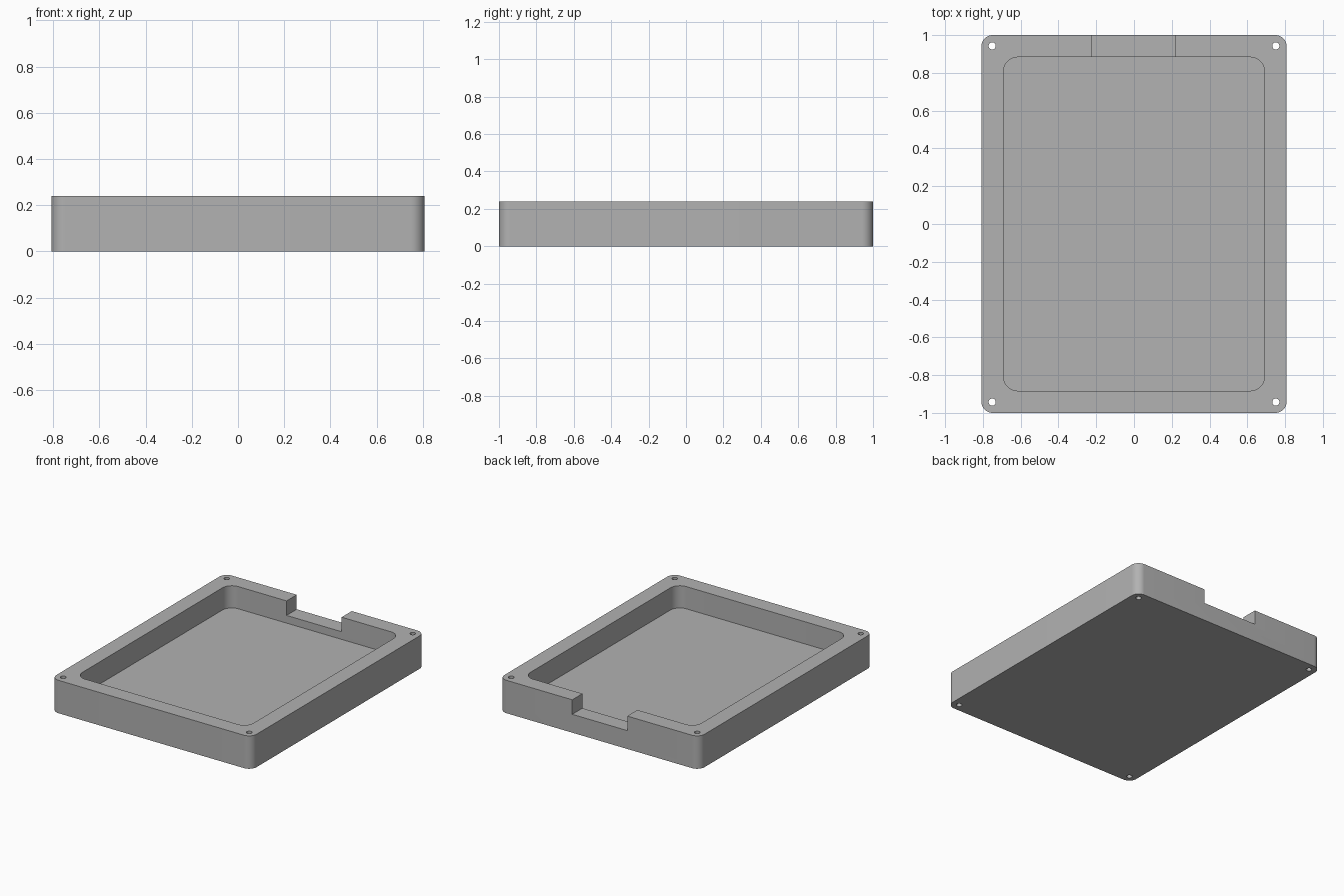
import bpy
import bmesh
from math import cos, sin, pi, radians

cube = bpy.data.objects.get("Cube")
if cube:
    bpy.data.objects.remove(cube, do_unlink=True)

HALF_X, HALF_Y, HEIGHT = 0.808, 1.0, 0.24
WALL = 0.117
FLOOR_Z, NOTCH_Z = 0.078, 0.134

grey = bpy.data.materials.new("plain grey")
grey.use_nodes = True
colour = (0.445, 0.445, 0.445, 1)
grey.diffuse_color = colour
grey.node_tree.nodes["Principled BSDF"].inputs["Base Color"].default_value = colour


def rounded_outline(hx, hy, r, steps=12):
    """Corner arcs of a rounded rectangle, counter-clockwise."""
    points = []
    for i, (sx, sy) in enumerate([(1, 1), (-1, 1), (-1, -1), (1, -1)]):
        for k in range(steps + 1):
            a = (i + k / steps) * pi / 2
            points.append((sx * (hx - r) + r * cos(a), sy * (hy - r) + r * sin(a)))
    return points


def prism(name, outline, z0, z1):
    """Extrude a flat outline from z0 to z1."""
    bm = bmesh.new()
    base = bm.faces.new([bm.verts.new((x, y, z0)) for x, y in outline])
    top = bmesh.ops.extrude_face_region(bm, geom=[base])["geom"]
    bmesh.ops.translate(bm, vec=(0, 0, z1 - z0),
                        verts=[v for v in top if isinstance(v, bmesh.types.BMVert)])
    bmesh.ops.recalc_face_normals(bm, faces=bm.faces)
    mesh = bpy.data.meshes.new(name)
    bm.to_mesh(mesh)
    bm.free()
    mesh.materials.append(grey)
    obj = bpy.data.objects.new(name, mesh)
    bpy.context.collection.objects.link(obj)
    return obj


# Tray body
tray = prism("tray", rounded_outline(HALF_X, HALF_Y, 0.06), 0, HEIGHT)

# Cutters: pocket, rear notch and four screw holes
pocket = rounded_outline(HALF_X - WALL, HALF_Y - WALL, 0.075)
notch = [(-0.226, 0.8), (0.218, 0.8), (0.218, 1.1), (-0.226, 1.1)]
cutters = [prism("pocket_cutter", pocket, FLOOR_Z, 0.4),
           prism("notch_cutter", notch, NOTCH_Z, 0.4)]
for sx in (-1, 1):
    for sy in (-1, 1):
        ring = [(sx * 0.751 + 0.019 * cos(k * pi / 16), sy * 0.943 + 0.019 * sin(k * pi / 16))
                for k in range(32)]
        cutters.append(prism("screw_hole_cutter", ring, -0.1, 0.4))

# Cut each shape out of the tray, then discard the cutters
bpy.ops.object.select_all(action='DESELECT')
bpy.context.view_layer.objects.active = tray
tray.select_set(True)
for cutter in cutters:
    cutter.hide_render = True
    mod = tray.modifiers.new(cutter.name, 'BOOLEAN')
    mod.operation = 'DIFFERENCE'
    mod.solver = 'EXACT'
    mod.object = cutter
    bpy.ops.object.modifier_apply(modifier=mod.name)
    bpy.data.objects.remove(cutter, do_unlink=True)

# Round corners read smooth, rims stay crisp
bpy.ops.object.shade_smooth_by_angle(angle=radians(30))
